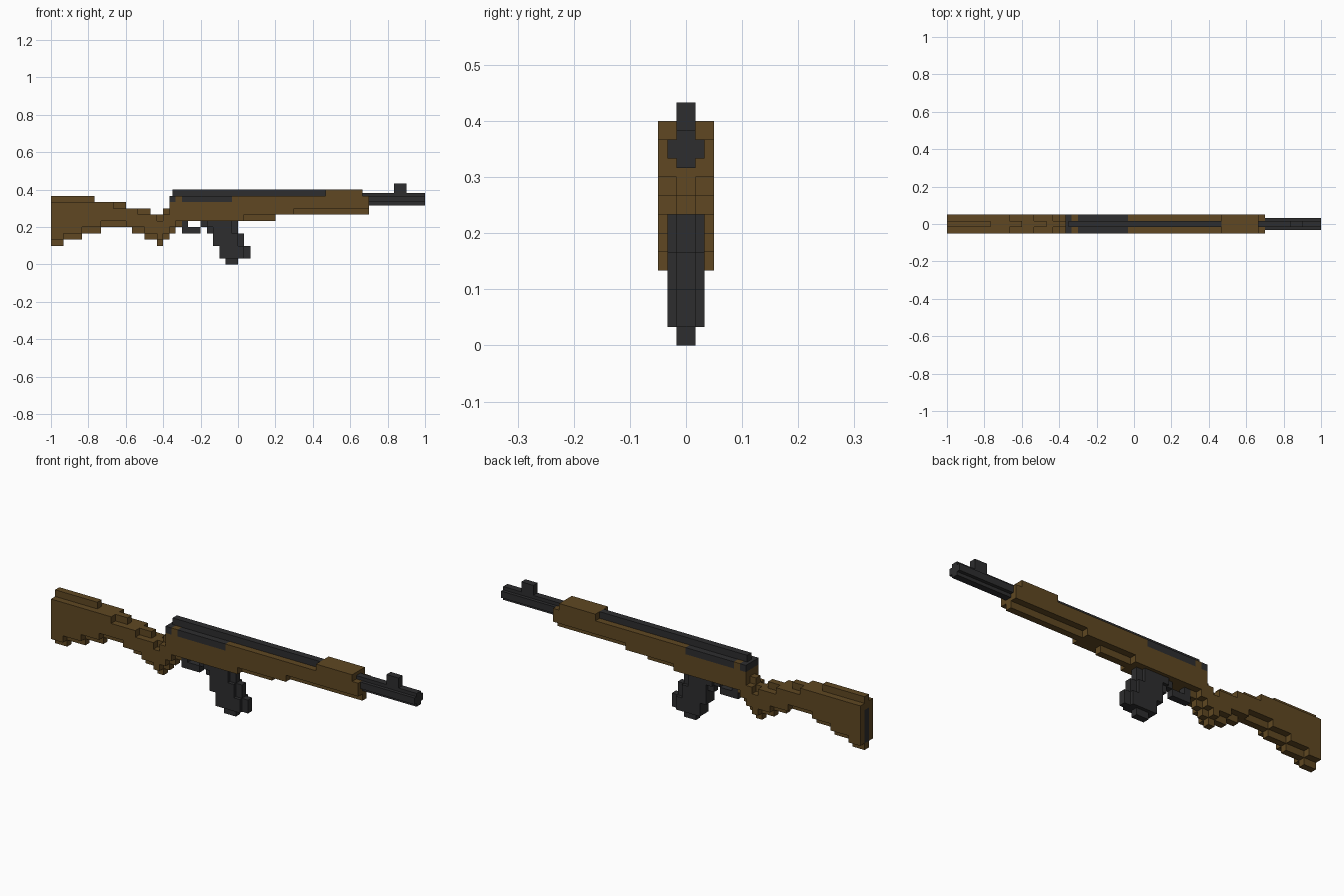
import bpy, bmesh, math

if "Cube" in bpy.data.objects:
    bpy.data.objects.remove(bpy.data.objects["Cube"])

U = 1 / 30          # one block of the blocky style
H = U / 2           # the cell grid uses half blocks


def material(name, rgb):
    m = bpy.data.materials.new(name)
    m.diffuse_color = (*rgb, 1)
    m.use_nodes = True
    m.node_tree.nodes["Principled BSDF"].inputs["Base Color"].default_value = m.diffuse_color
    return m


WOOD = material("brown wood", (0.115, 0.064, 0.016))
METAL = material("dark metal", (0.027, 0.027, 0.028))
cells = {}          # half-block cell -> part name


def fill(part, y0, y1, *spans):
    """Fill blocks mirrored in y from y0 to y1; spans are (x0, x1, z0, z1)."""
    for x0, x1, z0, z1 in spans:
        for i in range(round(2 * x0), round(2 * x1)):
            for k in range(round(2 * z0), round(2 * z1)):
                for j in range(round(2 * y0), round(2 * y1)):
                    cells[i, j, k] = part
                    cells[i, -1 - j, k] = part


# Butt stock: tall centre layer, slimmer outer layers
fill("butt_stock", 0, 0.5,
     (-30, -28, 3, 11), (-28, -25, 4, 11), (-25, -23, 5, 11), (-23, -22, 5, 10),
     (-22, -18, 6, 10), (-18, -17, 6, 9), (-17, -15, 5, 9), (-15, -14, 4, 9))
fill("butt_stock", 0.5, 1.5,
     (-30, -28, 4, 10), (-28, -25, 5, 10), (-25, -22, 6, 10), (-22, -20, 7, 10),
     (-20, -18, 7, 9), (-18, -16, 6, 9), (-16, -15, 6, 8), (-15, -14, 5, 8))
fill("butt_pad", 0, 0.5, (-30, -29, 4, 9))

# Grip wrist
fill("grip_wrist", 0, 0.5,
     (-14, -13, 4, 8), (-13, -12, 3, 8), (-12, -11, 4, 9), (-11, -10, 5, 10), (-10, -9, 6, 11))
fill("grip_wrist", 0.5, 1.5,
     (-14, -13, 5, 8), (-13, -12, 4, 7), (-12, -11, 5, 8), (-11, -10, 6, 10), (-10, -9, 7, 11))

# Fore stock
fill("fore_stock", 0, 0.5, (-9, 6, 7, 11), (6, 21, 8, 11), (14, 20, 11, 12))
fill("fore_stock", 0.5, 1.5,
     (-9, 1, 7, 11), (1, 9, 8, 11), (9, 21, 9, 11), (14, 20, 11, 12))

# Receiver plates and top rail
fill("receiver", 0, 1.5, (-11, -10, 10, 11), (-9, -1, 10, 11))
fill("top_rail", 0, 0.5, (-10.5, 14, 11, 12))

# Barrel with a plus-shaped section, and front sight
fill("barrel", 0, 0.5, (20, 30, 9.5, 11.5))
fill("barrel", 0.5, 1, (21, 30, 10, 11))
fill("front_sight", 0, 0.5, (25, 27, 11.5, 13))

# Trigger guard
fill("trigger_guard", 0, 0.5, (-9, -8, 6, 7), (-9, -6, 5, 6))

# Curved magazine
fill("magazine", 0, 0.5,
     (-6, 0, 6, 7), (-5, 0, 5, 6), (-4, 1, 3, 5), (-3, 2, 1, 3), (-2, 0, 0, 1))
fill("magazine", 0.5, 1,
     (-5, -1, 6, 7), (-4, -1, 5, 6), (-4, 0, 3, 5), (-3, 1, 1, 3))


def build(part):
    """Make the outer skin of one part, leaving out faces hidden by others."""
    bm = bmesh.new()
    verts = {}
    for c in [c for c, p in cells.items() if p == part]:
        for axis in range(3):
            for side in (0, 1):
                n = list(c)
                n[axis] += 2 * side - 1
                if tuple(n) in cells:
                    continue
                ring = []
                for a, b in ((0, 0), (1, 0), (1, 1), (0, 1)):
                    p = list(c)
                    p[axis] += side
                    p[(axis + 1) % 3] += a
                    p[(axis + 2) % 3] += b
                    p = tuple(p)
                    if p not in verts:
                        verts[p] = bm.verts.new([v * H for v in p])
                    ring.append(verts[p])
                bm.faces.new(ring if side else ring[::-1])
    # Merge the flat cell faces into large faces
    bmesh.ops.dissolve_limit(bm, angle_limit=math.radians(1),
                             verts=bm.verts[:], edges=bm.edges[:])
    mesh = bpy.data.meshes.new(part)
    bm.to_mesh(mesh)
    bm.free()
    wooden = part in ("butt_stock", "grip_wrist", "fore_stock")
    mesh.materials.append(WOOD if wooden else METAL)
    bpy.context.collection.objects.link(bpy.data.objects.new(part, mesh))


for name in sorted(set(cells.values())):
    build(name)
